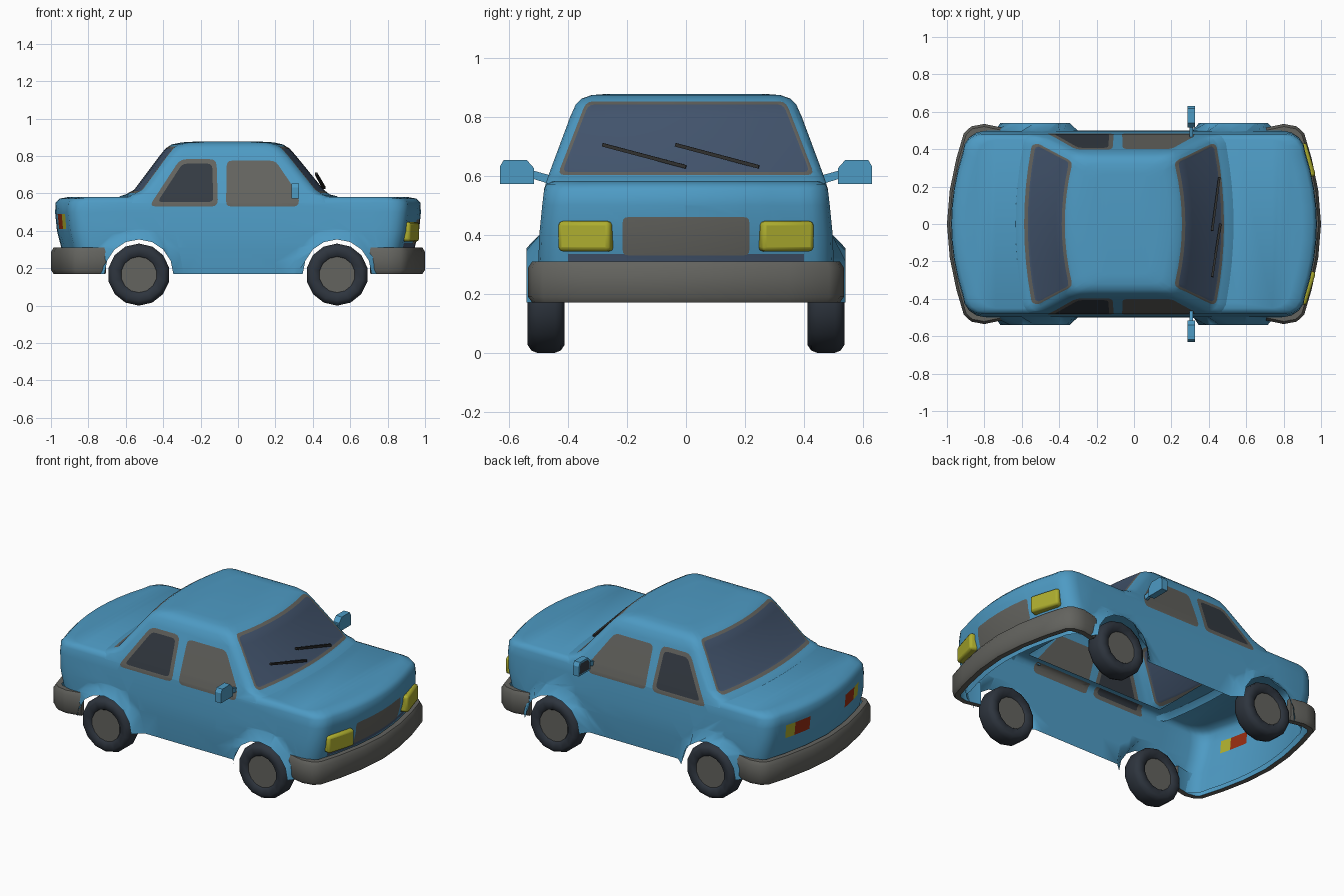
import bpy, bmesh, math
from mathutils import Vector, Matrix

if "Cube" in bpy.data.objects:
    bpy.data.objects.remove(bpy.data.objects["Cube"])

COLORS = {"body blue": (.075, .325, .55), "trim grey": (.125, .125, .113), "windscreen glass": (.056, .09, .155),
          "side glass": (.034, .043, .055), "tyre dark": (.027, .035, .048), "lamp yellow": (.42, .42, .028),
          "lamp red": (.30, .026, .006), "wiper black": (.03, .03, .028)}
MATS = []
for name, c in COLORS.items():
    m = bpy.data.materials.new(name)
    m.diffuse_color = (*c, 1)
    m.use_nodes = True
    m.node_tree.nodes["Principled BSDF"].inputs["Base Color"].default_value = m.diffuse_color
    MATS.append(m)
BLUE, GREY, GLASS, SIDE, TYRE, YELLOW, RED, BLACK = range(8)


def finish(bm, name, angle=40, bevel=0):
    me = bpy.data.meshes.new(name)
    bm.to_mesh(me)
    bm.free()
    for m in MATS:
        me.materials.append(m)
    ob = bpy.data.objects.new(name, me)
    bpy.context.collection.objects.link(ob)
    if bevel:
        md = ob.modifiers.new("bevel", 'BEVEL')
        md.width, md.segments = bevel, 2
    bpy.ops.object.select_all(action='DESELECT')
    ob.select_set(True)
    bpy.context.view_layer.objects.active = ob
    bpy.ops.object.shade_smooth_by_angle(angle=math.radians(angle))
    return ob


def ring(bm, z, xf, xb, hw, bow, r):
    """Closed plan outline with bowed ends and rounded corners."""
    def end(x):
        s = 1 if x > 0 else -1
        k = hw - r
        pts = [(x - s * bow * (t * k / hw) ** 2, t * k) for t in (0, .25, .5, .75, 1)]
        cx = pts[-1][0] - s * r
        return pts + [(cx + s * r * math.cos(a), k + r * math.sin(a)) for a in (math.pi / 8 * i for i in range(1, 5))]
    f, b = end(xf), end(xb)
    x0, x1 = f[-1][0], b[-1][0]
    half = f + [(x0 + (x1 - x0) * i / 8, hw) for i in range(1, 8)] + b[::-1]
    full = half + [(x, -y) for x, y in half[-2:0:-1]]
    return [bm.verts.new((x, y, z)) for x, y in full]


def loft(bm, rows, bow, r):
    rings = [ring(bm, *row, bow, r) for row in rows]
    n = len(rings[0])
    for lo, up in zip(rings, rings[1:]):
        for i in range(n):
            j = (i + 1) % n
            bm.faces.new((lo[i], lo[j], up[j], up[i]))
    t = rings[-1]
    for i in range(n // 2):
        ids = list(dict.fromkeys((i, i + 1, n - i - 1, (n - i) % n)))
        bm.faces.new([t[k] for k in ids])


def inset(poly, d):
    out = []
    for i, p in enumerate(poly):
        a, p, b = Vector(poly[i - 1]), Vector(p), Vector(poly[(i + 1) % len(poly)])
        u, v = (p - a).normalized(), (b - p).normalized()
        n1, n2 = Vector((-u.y, u.x)), Vector((-v.y, v.x))
        out.append(p + (n1 + n2) * d / (1 + n1.dot(n2)))
    return out


def rounded(poly, r):
    out = []
    for i, p in enumerate(poly):
        a, p, b = Vector(poly[i - 1]), Vector(p), Vector(poly[(i + 1) % len(poly)])
        s, e = p + (a - p).normalized() * r, p + (b - p).normalized() * r
        out += [s * (1 - t) ** 2 + p * 2 * t * (1 - t) + e * t * t for t in (0, .33, .67, 1)]
    return out


def cut(bm, poly, ax, test, mat=None):
    """Cut a convex anticlockwise outline into the tested faces; paint and return the inside."""
    sel = bm.faces.layers.int.get("sel") or bm.faces.layers.int.new("sel")
    bm.normal_update()
    lo = [min(p[k] for p in poly) for k in (0, 1)]
    hi = [max(p[k] for p in poly) for k in (0, 1)]
    for f in bm.faces:
        ok = test(f.calc_center_median(), f.normal)
        for k in (0, 1):
            c = [v.co[ax[k]] for v in f.verts]
            ok = ok and max(c) > lo[k] and min(c) < hi[k]
        f[sel] = int(ok)
    for i, q in enumerate(poly):
        p = poly[i - 1]
        co, no = Vector(), Vector()
        co[ax[0]], co[ax[1]] = p[0], p[1]
        no[ax[0]], no[ax[1]] = p[1] - q[1], q[0] - p[0]
        fs = [f for f in bm.faces if f[sel]]
        geom = fs + list({e for f in fs for e in f.edges}) + list({v for f in fs for v in f.verts})
        bmesh.ops.bisect_plane(bm, geom=geom, dist=1e-5, plane_co=co, plane_no=no.normalized())
        for f in bm.faces:
            if f[sel] and (f.calc_center_median() - co).dot(no) < 0:
                f[sel] = 0
    fs = [f for f in bm.faces if f[sel]]
    if mat is not None:
        for f in fs:
            f.material_index = mat
    return fs


# Body shell: lower hull plus cabin, open underneath
bm = bmesh.new()
hull = [(.17, .92, .49), (.31, .945, .50), (.40, .968, .497), (.50, .978, .487), (.55, .975, .481),
        (.572, .955, .472), (.582, .90, .45)]
loft(bm, [(z, x, -x, w) for z, x, w in hull], .1, .1)
hole = cut(bm, [(-.54, -.42), (.41, -.42), (.41, .42), (-.54, .42)], (0, 1), lambda c, n: n.z > .9)
bmesh.ops.delete(bm, geom=hole, context='FACES')
loft(bm, [(.55, .56, -.66, .482), (.585, .53, -.63, .4715), (.595, .49, -.60, .468), (.62, .458, -.555, .459),
          (.80, .311, -.42, .392), (.84, .276, -.388, .374), (.862, .24, -.355, .352), (.873, .19, -.30, .32),
          (.877, .12, -.23, .27)], .05, .06)

# Side windows and flared wheel arches
rear_win = [(-.475, .53), (-.107, .53), (-.115, .783), (-.31, .783)]
front_win = [(-.064, .53), (.325, .53), (.325, .59), (.2, .775), (-.06, .775)]
for s in (1, -1):
    side = lambda c, n: c.y * s > .2 and n.y * s > .3
    for win, r in ((rear_win, .035), (front_win, .028)):
        cut(bm, rounded(win, r), (0, 2), side, GREY)
        cut(bm, rounded(inset(win, .024), r * .7), (0, 2), side, SIDE)
    for cx in (-.53, .53):
        circ = lambda r: [(cx + r * math.cos(math.tau * i / 16), .17 + r * math.sin(math.tau * i / 16)) for i in range(16)]
        cut(bm, circ(.24), (0, 2), side)
        bmesh.ops.delete(bm, geom=cut(bm, circ(.184), (0, 2), side), context='FACES')
        for v in bm.verts:
            if v.co.y * s > .3 and math.hypot(v.co.x - cx, v.co.z - .17) < .19:
                v.co.y = s * .541

# Windscreen, rear window, grille, valance strip and tail lamps
for s in (1, -1):
    end = lambda c, n: c.x * s > .2 and n.x * s > .25 and c.z > .25
    pane = [(-.435, .602), (.435, .602), (.338, .852), (-.338, .852)]
    cut(bm, rounded(pane, .025), (1, 2), end, GREY)
    cut(bm, rounded(inset(pane, .011), .02), (1, 2), end, GLASS)
front = lambda c, n: c.x > .7 and n.x > .3
cut(bm, [(-.40, .31), (.40, .31), (.40, .335), (-.40, .335)], (1, 2), front, GLASS)
cut(bm, rounded([(-.215, .33), (.215, .33), (.215, .46), (-.215, .46)], .02), (1, 2), front, GREY)
back = lambda c, n: c.x < -.7 and n.x < -.3
for s in (1, -1):
    for a, b, mat in ((.17, .285, RED), (.285, .35, YELLOW)):
        y0, y1 = sorted((a * s, b * s))
        cut(bm, [(y0, .41), (y1, .41), (y1, .49), (y0, .49)], (1, 2), back, mat)
finish(bm, "car_body", 50)

# Bumpers: section swept round each end
half = [(.705, .515), (.80, .535), (.87, .522), (.91, .485), (.95, .35), (.985, .18)]
path = [Vector(p) for p in half + [(1, 0)] + [(x, -y) for x, y in half[::-1]]]
section = [(.014, .17), (0, .19), (0, .288), (.014, .31), (.045, .31), (.045, .17)]
for s, name in ((1, "front_bumper"), (-1, "rear_bumper")):
    bm = bmesh.new()
    rows = []
    for i, p in enumerate(path):
        t = (path[min(i + 1, len(path) - 1)] - path[max(i - 1, 0)]).normalized()
        inward = Vector((t.y, -t.x))
        rows.append([bm.verts.new((s * (p + inward * d).x, (p + inward * d).y, z)) for d, z in section])
    for a, b in zip(rows, rows[1:]):
        for k in range(6):
            j = (k + 1) % 6
            f = bm.faces.new((a[k], a[j], b[j], b[k]))
            f.material_index = BLUE if k == 4 else GREY
    for cap in (rows[0], rows[-1]):
        bm.faces.new(cap).material_index = GREY
    bmesh.ops.recalc_face_normals(bm, faces=bm.faces)
    finish(bm, name, 50)

# Wheels: lathed tyre with grey hub discs on both faces
outer = [(.096, .048), (.102, .056), (.14, .062), (.158, .05), (.166, .03)]
profile = outer + [(r, -y) for r, y in outer[::-1]]
N = 14
for cx, fb in ((.53, "front"), (-.53, "rear")):
    for s, lr in ((1, "left"), (-1, "right")):
        bm = bmesh.new()
        rows = [[bm.verts.new((cx + r * math.cos(math.tau * (i + .5) / N), s * .474 + y,
                               .166 + r * math.sin(math.tau * (i + .5) / N))) for i in range(N)] for r, y in profile]
        for a, b in zip(rows, rows[1:]):
            for i in range(N):
                j = (i + 1) % N
                bm.faces.new((a[i], a[j], b[j], b[i])).material_index = TYRE
        for cap in (rows[0], rows[-1]):
            bm.faces.new(cap).material_index = GREY
        bmesh.ops.recalc_face_normals(bm, faces=bm.faces)
        finish(bm, f"{fb}_{lr}_wheel", 45)


def box(name, matrix, size, mat, bevel=0):
    bm = bmesh.new()
    bmesh.ops.create_cube(bm, size=1, matrix=matrix @ Matrix.Diagonal((*size, 1)))
    for f in bm.faces:
        f.material_index = mat
    return finish(bm, name, 40, bevel)


# Headlamps, wipers and mirrors
for s, lr in ((1, "left"), (-1, "right")):
    box(f"{lr}_headlamp", Matrix.Translation((.915, s * .338, .395)) @ Matrix.Rotation(s * .29, 4, 'Z'),
        (.065, .185, .102), YELLOW, .014)
    y0 = 0 if s < 0 else .247
    a, b = Vector((.462 - .1 * y0 ** 2, y0, .63)), Vector((.418, y0 - .283, .705))
    box(f"{lr}_wiper", Matrix.Translation((a + b) / 2) @ (b - a).to_track_quat('X', 'Z').to_matrix().to_4x4(),
        ((b - a).length, .012, .012), BLACK)

    bm = bmesh.new()
    housing = [(.515, .572), (.63, .572), (.63, .632), (.617, .654), (.54, .654), (.515, .626)]
    arm = [(.455, .57), (.52, .59), (.52, .618), (.455, .60)]
    for pts, x0, x1 in ((housing, .286, .326), (arm, .298, .316)):
        f = bm.faces.new([bm.verts.new((x0, s * y, z)) for y, z in pts])
        ext = bmesh.ops.extrude_face_region(bm, geom=[f], use_keep_orig=True)
        for v in ext["geom"]:
            if isinstance(v, bmesh.types.BMVert):
                v.co.x = x1
        if pts is housing:
            glass = f
    bmesh.ops.recalc_face_normals(bm, faces=bm.faces)
    bmesh.ops.inset_region(bm, faces=[glass], thickness=.012)
    glass.material_index = SIDE
    finish(bm, f"{lr}_mirror", 30)
